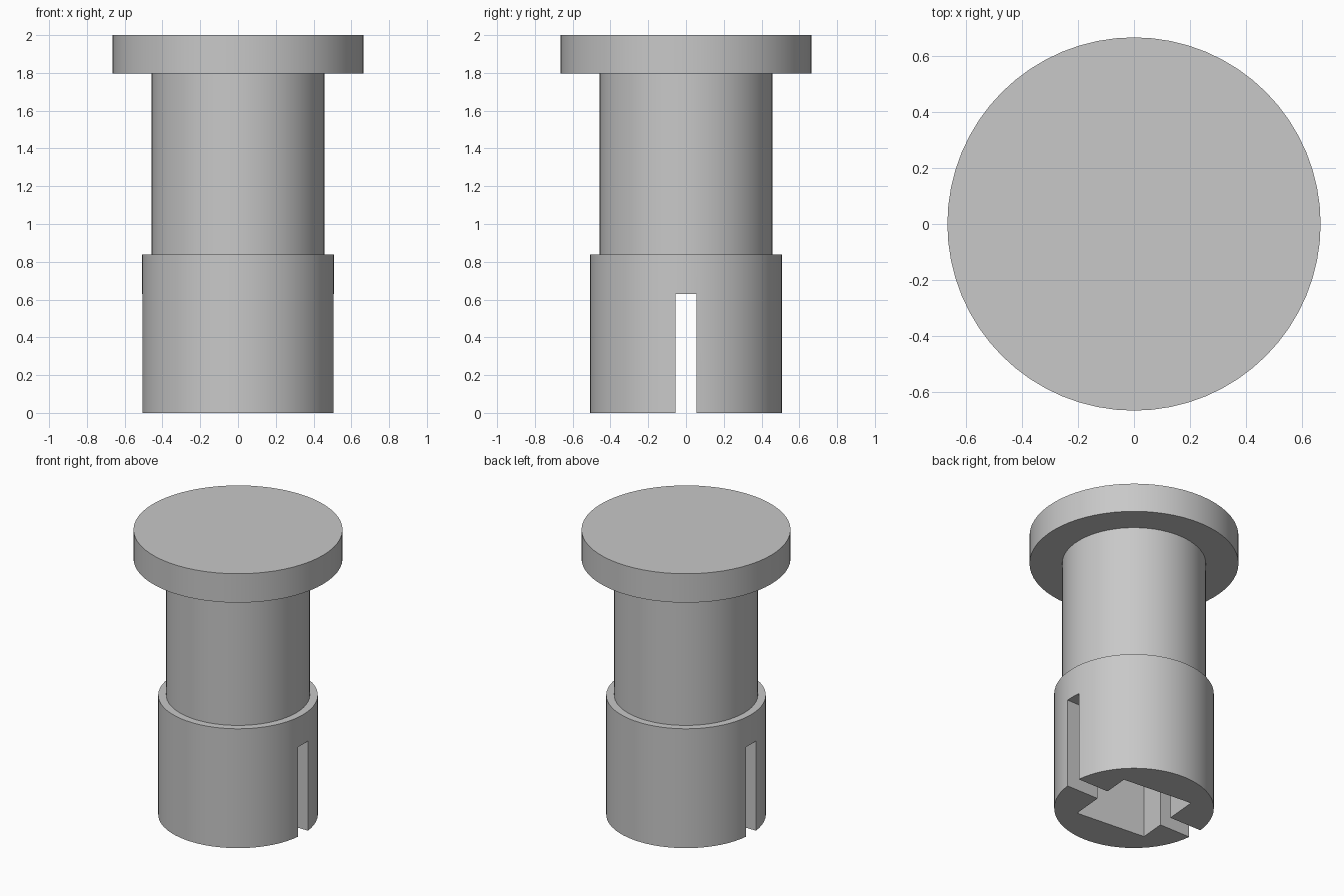
import bpy, bmesh, math
from mathutils import Matrix

SEGMENTS = 64
SLOT_TOP = 0.63

if "Cube" in bpy.data.objects:
    bpy.data.objects.remove(bpy.data.objects["Cube"], do_unlink=True)

grey = bpy.data.materials.new("plain grey")
grey.use_nodes = True
colour = (0.58, 0.58, 0.58, 1)
grey.diffuse_color = colour
grey.node_tree.nodes["Principled BSDF"].inputs["Base Color"].default_value = colour


def add_object(name, bm):
    bmesh.ops.recalc_face_normals(bm, faces=bm.faces)
    mesh = bpy.data.meshes.new(name)
    bm.to_mesh(mesh)
    bm.free()
    mesh.materials.append(grey)
    obj = bpy.data.objects.new(name, mesh)
    bpy.context.collection.objects.link(obj)
    return obj


def lathe(name, profile):
    """Revolve a stepped (radius, z) profile and cap both ends."""
    bm = bmesh.new()
    rings = [[bm.verts.new((r * math.cos(a), r * math.sin(a), z))
              for a in (math.tau * i / SEGMENTS for i in range(SEGMENTS))]
             for r, z in profile]
    for low, high in zip(rings, rings[1:]):
        for i in range(SEGMENTS):
            j = (i + 1) % SEGMENTS
            bm.faces.new((low[i], low[j], high[j], high[i]))
    bm.faces.new(rings[0])
    bm.faces.new(rings[-1])
    return add_object(name, bm)


def box_cutter(name, width, depth, top, angle=0):
    """Box that reaches from below the base up to the given height."""
    bm = bmesh.new()
    bottom = -0.2
    matrix = (Matrix.Translation((0, 0, (top + bottom) / 2))
              @ Matrix.Rotation(math.radians(angle), 4, "Z")
              @ Matrix.Diagonal((width, depth, top - bottom, 1)))
    bmesh.ops.create_cube(bm, size=1, matrix=matrix)
    obj = add_object(name, bm)
    obj.hide_render = True
    return obj


# Turned body: wide sleeve, narrower shaft and flat head
body = lathe("stepped_plug", [(0.508, 0), (0.508, 0.838), (0.457, 0.838),
                              (0.457, 1.797), (0.665, 1.797), (0.665, 2)])

# Cross slot through the sleeve and slightly twisted square socket
cutters = [box_cutter("slot_cutter", 2, 0.11, SLOT_TOP),
           box_cutter("socket_cutter", 0.52, 0.52, SLOT_TOP, -5)]
bpy.ops.object.select_all(action="DESELECT")
bpy.context.view_layer.objects.active = body
body.select_set(True)
for cutter in cutters:
    cut = body.modifiers.new(cutter.name, "BOOLEAN")
    cut.operation = "DIFFERENCE"
    cut.solver = "EXACT"
    cut.object = cutter
    bpy.ops.object.modifier_apply(modifier=cut.name)
    bpy.data.objects.remove(cutter, do_unlink=True)

# Smooth round walls with crisp rims
bpy.ops.object.shade_smooth_by_angle(angle=math.radians(30))
